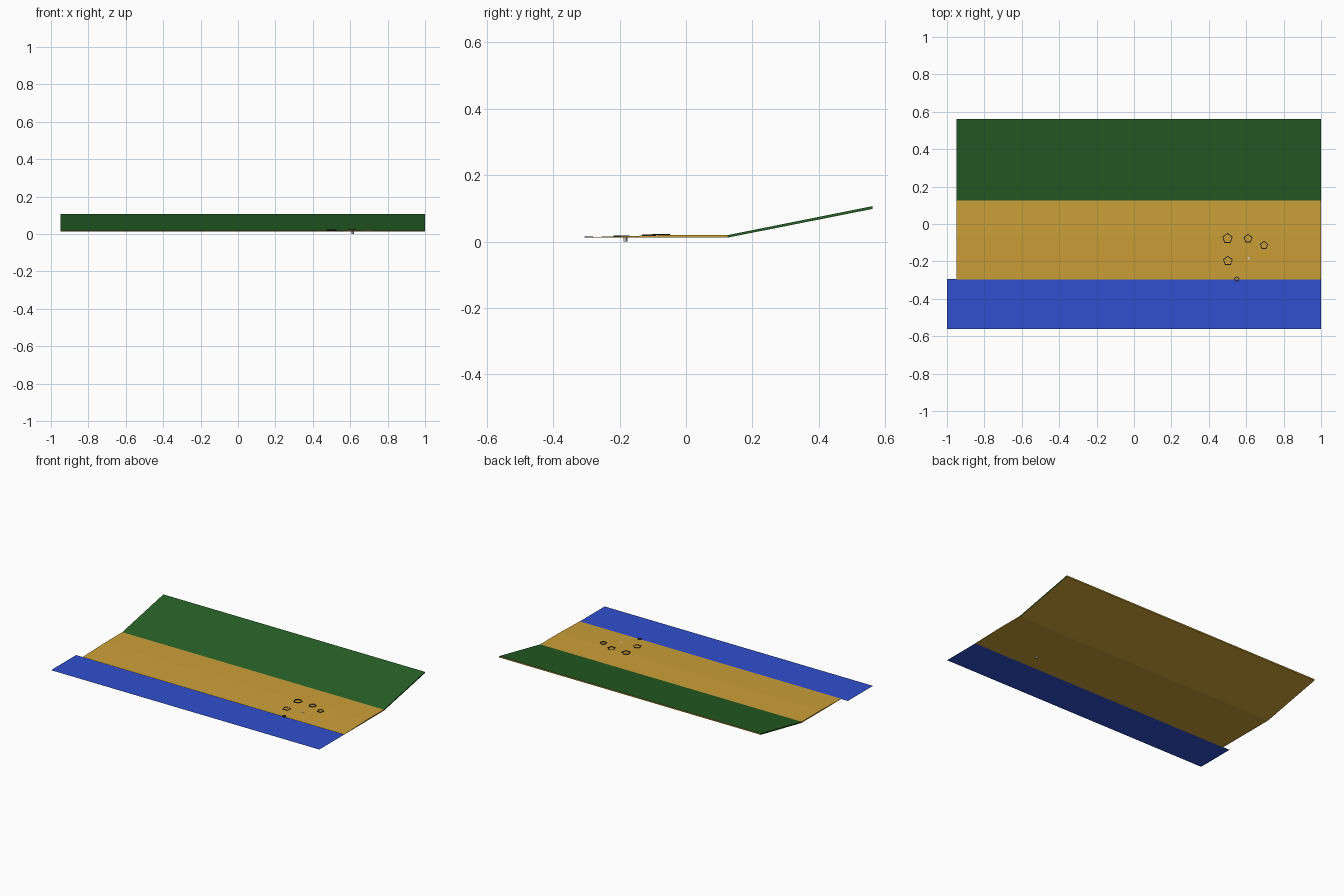
import bpy, bmesh, math

if "Cube" in bpy.data.objects:
    bpy.data.objects.remove(bpy.data.objects["Cube"])


def material(name, rgb):
    m = bpy.data.materials.new(name)
    m.diffuse_color = (*rgb, 1)
    m.use_nodes = True
    m.node_tree.nodes["Principled BSDF"].inputs["Base Color"].default_value = m.diffuse_color
    return m


SAND = material("sand", (0.60, 0.35, 0.04))
GRASS = material("grass", (0.02, 0.12, 0.02))
WATER = material("water", (0.03, 0.08, 0.62))
BLACK = material("black", (0.01, 0.01, 0.01))


def finish(name, bm, mats):
    bmesh.ops.recalc_face_normals(bm, faces=bm.faces[:])
    me = bpy.data.meshes.new(name)
    bm.to_mesh(me)
    bm.free()
    for m in mats:
        me.materials.append(m)
    ob = bpy.data.objects.new(name, me)
    bpy.context.collection.objects.link(ob)
    return ob


# Ground: slab with a beach shelf and a rising grass bank, as (y, top z, bottom z)
SECTION = [(-0.297, 0.0135, 0.012), (-0.07, 0.0195, 0.012),
           (0.125, 0.0195, 0.012), (0.562, 0.107, 0.0985)]
bm = bmesh.new()
rows = [[bm.verts.new(p) for p in ((-0.95, y, t), (1, y, t), (1, y, b), (-0.95, y, b))]
        for y, t, b in SECTION]
for i, (a, b) in enumerate(zip(rows, rows[1:])):
    for k in range(4):
        f = bm.faces.new((a[k], a[(k + 1) % 4], b[(k + 1) % 4], b[k]))
        f.material_index = 1 if i == 2 and k != 2 else 0
bm.faces.new(rows[0])
bm.faces.new(rows[-1])
finish("beach_and_bank", bm, [SAND, GRASS])

# Water: single flat sheet in front of the beach
bm = bmesh.new()
bm.faces.new([bm.verts.new((x, y, 0.0125)) for x, y in
              ((-1, -0.562), (1, -0.562), (1, -0.295), (-1, -0.295))])
finish("water", bm, [WATER])


def pentagon_ring(name, x, y, z, r, width=0.005, height=0.003):
    bm = bmesh.new()
    loops = []
    for rad, h in ((r, 0), (r, height), (r - width, height), (r - width, 0)):
        loops.append([bm.verts.new((x + rad * math.cos(math.pi / 2 + i * math.tau / 5),
                                    y + rad * math.sin(math.pi / 2 + i * math.tau / 5),
                                    z + h)) for i in range(5)])
    for j in range(4):
        a, b = loops[j], loops[(j + 1) % 4]
        for i in range(5):
            n = (i + 1) % 5
            bm.faces.new((a[i], a[n], b[n], b[i]))
    finish(name, bm, [BLACK])


# Thin five-sided rings lying on the beach
for i, (x, y, z, r) in enumerate([(0.50, -0.077, 0.0195, 0.029), (0.61, -0.078, 0.0195, 0.025),
                                  (0.695, -0.114, 0.0190, 0.023), (0.502, -0.197, 0.0150, 0.027),
                                  (0.55, -0.294, 0.0130, 0.015)]):
    pentagon_ring(f"ring_{i + 1}", x, y, z, r)

# Small grey peg sunk through the sand
bpy.ops.mesh.primitive_cylinder_add(vertices=5, radius=0.007, depth=0.0175,
                                    location=(0.613, -0.183, 0.00875))
bpy.context.object.name = "sunken_peg"
